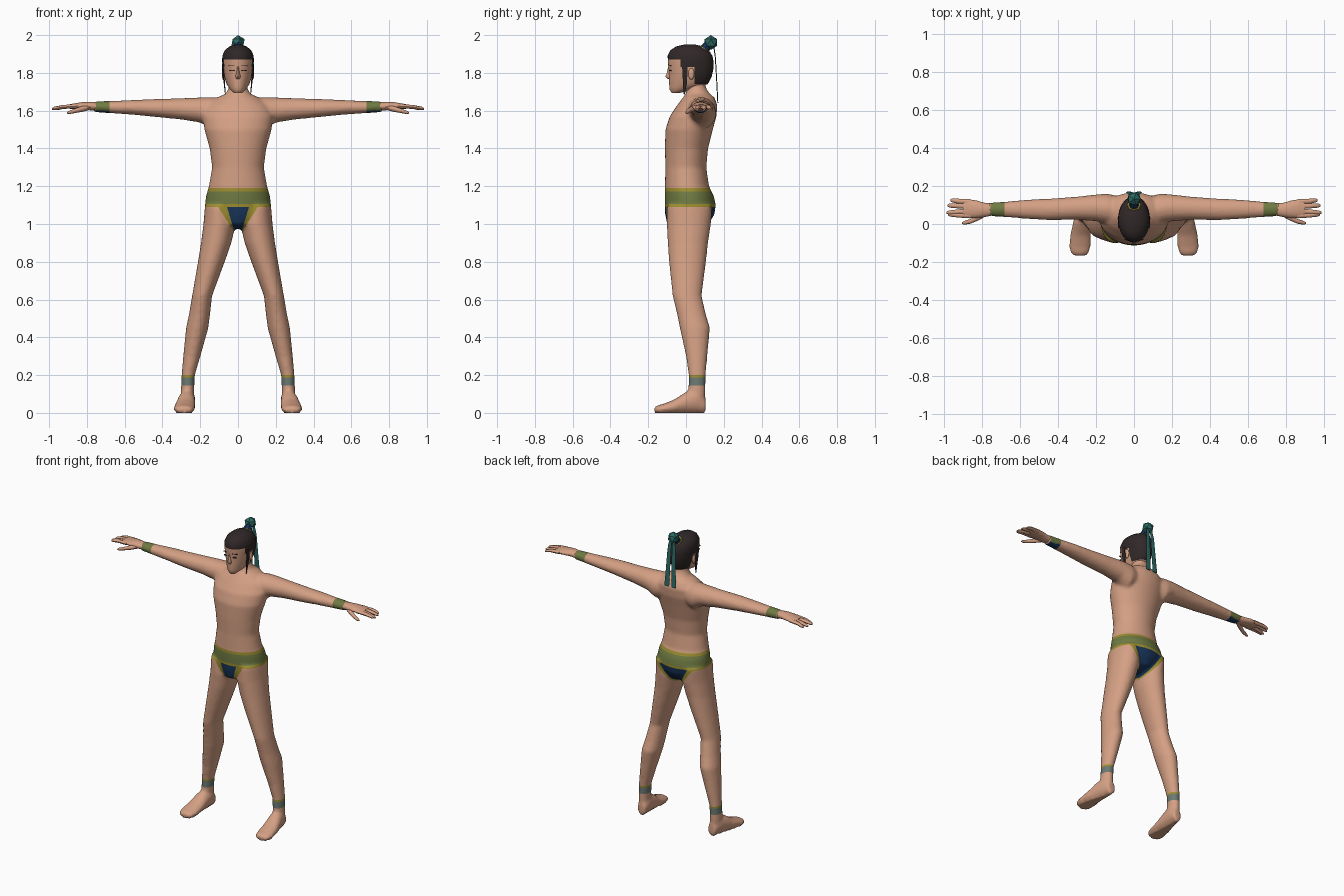
import bpy, bmesh, math
from mathutils import Vector, Matrix

if "Cube" in bpy.data.objects:
    bpy.data.objects.remove(bpy.data.objects["Cube"])

COLORS = {"skin": (0.66, 0.35, 0.23), "hair": (0.03, 0.021, 0.021), "green_cloth": (0.16, 0.195, 0.055),
          "gold_trim": (0.34, 0.27, 0.03), "navy_cloth": (0.009, 0.035, 0.1),
          "teal_ribbon": (0.025, 0.14, 0.125), "slate_band": (0.15, 0.19, 0.17)}
MATS = {}
for key, c in COLORS.items():
    MATS[key] = bpy.data.materials.new(key)
    MATS[key].diffuse_color = (*c, 1)


def make(name, bm, mats, angle=50):
    bmesh.ops.recalc_face_normals(bm, faces=bm.faces[:])
    me = bpy.data.meshes.new(name)
    bm.to_mesh(me)
    bm.free()
    ob = bpy.data.objects.new(name, me)
    bpy.context.collection.objects.link(ob)
    for m in mats:
        me.materials.append(MATS[m])
    shade(ob, angle)
    return ob


def shade(ob, angle):
    bpy.ops.object.select_all(action='DESELECT')
    ob.select_set(True)
    bpy.context.view_layer.objects.active = ob
    bpy.ops.object.shade_smooth_by_angle(angle=math.radians(angle))


def loft(bm, axis, rows, n=24, side=1, steps=1):
    """Elliptical sections: (position, a min, a max, b min, b max) along one axis."""
    dense = []
    for r, q in zip(rows, rows[1:]):
        dense += [[u + (w - u) * k / steps for u, w in zip(r, q)] for k in range(steps)]
    rings = []
    for t, a0, a1, b0, b1 in dense + [rows[-1]]:
        ring = []
        for k in range(n):
            th = 2 * math.pi * k / n
            a = (a0 + a1) / 2 + (a1 - a0) / 2 * math.cos(th)
            b = (b0 + b1) / 2 + (b1 - b0) / 2 * math.sin(th)
            p = {'x': (t, a, b), 'y': (a, t, b), 'z': (a, b, t)}[axis]
            ring.append(bm.verts.new((p[0] * side, p[1], p[2])))
        rings.append(ring)
    for r, q in zip(rings, rings[1:]):
        for k in range(n):
            bm.faces.new((r[k], r[(k + 1) % n], q[(k + 1) % n], q[k]))
    bm.faces.new(rings[0])
    bm.faces.new(rings[-1])


def cut(bm, co, no, keep=lambda c: True):
    """Slice edges into the faces that pass the test."""
    faces = [f for f in bm.faces if keep(f.calc_center_median())]
    geom = faces + list({e for f in faces for e in f.edges}) + list({v for f in faces for v in f.verts})
    bmesh.ops.bisect_plane(bm, geom=geom, plane_co=co, plane_no=no, dist=1e-5)


def box(name, loc, size, mat, rot=(0, 0, 0)):
    bm = bmesh.new()
    bmesh.ops.create_cube(bm, size=1, matrix=Matrix.Diagonal((*size, 1)))
    ob = make(name, bm, [mat], 30)
    ob.location, ob.rotation_euler = loc, rot
    return ob


# Body: torso, legs, feet and arms, fused into one skin
bm = bmesh.new()
torso = [(.975, .04, -.05, .06), (1.0, .09, -.1, .12), (1.05, .14, -.11, .15), (1.1, .175, -.112, .158),
         (1.15, .169, -.113, .147), (1.2, .154, -.111, .122), (1.3, .137, -.109, .107), (1.4, .15, -.111, .117),
         (1.5, .178, -.109, .142), (1.57, .187, -.086, .161), (1.63, .165, -.046, .166), (1.67, .11, -.016, .15),
         (1.69, .065, 0, .125), (1.72, .049, .004, .106), (1.78, .046, 0, .1)]
loft(bm, 'z', [(z, -w, w, f, b) for z, w, f, b in torso], 40)
leg = [(1.1, .03, .175, -.1, .14), (1.0, .012, .183, -.102, .132), (.9, .035, .196, -.097, .117),
       (.8, .07, .212, -.09, .106), (.62, .137, .243, -.071, .083), (.52, .148, .26, -.047, .106),
       (.45, .157, .275, -.033, .127), (.3, .199, .29, 0, .113), (.2, .228, .299, .014, .104),
       (.12, .232, .302, .012, .103), (.04, .235, .302, .02, .1)]
foot = [(.104, .235, .29, 0, .08), (.06, .226, .308, 0, .13), (0, .226, .322, -.003, .112),
        (-.06, .226, .336, -.004, .072), (-.12, .228, .342, -.004, .048), (-.15, .236, .335, -.002, .04),
        (-.168, .25, .318, 0, .03)]
arm = [(.06, .0, .14, 1.52, 1.66), (.14, .0, .16, 1.5, 1.672), (.2, .015, .155, 1.537, 1.67),
       (.3, .022, .144, 1.553, 1.666), (.45, .02, .133, 1.568, 1.661), (.55, .026, .129, 1.578, 1.657),
       (.65, .034, .12, 1.585, 1.652), (.765, .042, .112, 1.592, 1.649)]
for s in (1, -1):
    loft(bm, 'z', leg, 24, s)
    loft(bm, 'y', foot, 24, s)
    loft(bm, 'x', arm, 24, s)
body = make("body", bm, ["skin", "green_cloth", "gold_trim", "navy_cloth", "slate_band"])
rm = body.modifiers.new("fuse", 'REMESH')
rm.mode, rm.voxel_size = 'VOXEL', .01
sm = body.modifiers.new("soften", 'SMOOTH')
sm.factor, sm.iterations = .5, 5
bpy.context.view_layer.update()
fused = bpy.data.meshes.new_from_object(body.evaluated_get(bpy.context.evaluated_depsgraph_get()))
body.modifiers.clear()

# Flat the sole, then cut and colour the waist cloth and the wrist and ankle bands
bm = bmesh.new()
bm.from_mesh(fused)
for v in bm.verts:
    if v.co.z < .006:
        v.co.z = 0
for z in (.145, .188, .2, 1.09, 1.105, 1.172, 1.19):
    cut(bm, (0, 0, z), (0, 0, 1), lambda c, z=z: abs(c.z - z) < .03)
for s in (1, -1):
    for x in (.68, .755):
        cut(bm, (s * x, 0, 0), (1, 0, 0), lambda c: abs(c.x) > .6)
# (half width at z = 0.97, growth with height): navy panel then its gold edge
PANEL = {True: ((.022, .3), (.03, .62)), False: ((.03, .62), (.042, .8))}
for front, lines in PANEL.items():
    for base, slope in lines:
        for s in (1, -1):
            cut(bm, (s * base, 0, .97), (s, 0, -slope),
                lambda c: .93 < c.z < 1.09 and (c.y < .01) == front and abs(c.x) < .2)


def body_colour(c, n):
    if 1.09 < c.z < 1.19 and abs(c.x) < .3:
        return 1 if 1.105 < c.z < 1.172 else 2
    if .68 < abs(c.x) < .755:
        return 3 if n.z < -.75 else 1
    if .145 < c.z < .2:
        return 4 if c.z < .188 else 2
    if .93 < c.z < 1.09:
        for k, (base, slope) in enumerate(PANEL[c.y < .01]):
            if abs(c.x) < base + slope * (c.z - .97):
                return 3 - k
    return 0


bm.normal_update()
for f in bm.faces:
    f.material_index = body_colour(f.calc_center_median(), f.normal)
bm.to_mesh(body.data)
bm.free()
shade(body, 60)

# Hands: palm, four fingers and thumb
for s, word in ((1, "left"), (-1, "right")):
    bm = bmesh.new()
    loft(bm, 'x', [(.74, .046, .108, 1.598, 1.645), (.79, .036, .112, 1.602, 1.647), (.83, .032, .124, 1.605, 1.645),
                   (.87, .032, .13, 1.608, 1.638), (.9, .038, .126, 1.611, 1.632)], 14, s)
    for y, dy, tip in ((.044, .006, .978), (.068, -.008, .985), (.093, .004, .98), (.116, .008, .965)):
        loft(bm, 'x', [(x, y + dy * k - r, y + dy * k + r, z - .8 * r, z + .8 * r) for x, k, r, z in
                       ((.86, 0, .014, 1.623), (.925, .5, .013, 1.62), (tip - .012, 1, .011, 1.612),
                        (tip, 1, .006, 1.608))], 8, s)
    loft(bm, 'x', [(.78, .04, .08, 1.605, 1.63), (.82, .018, .05, 1.595, 1.625), (.86, .002, .026, 1.588, 1.612),
                   (.892, -.004, .016, 1.582, 1.6), (.904, 0, .01, 1.584, 1.593)], 8, s)
    make(word + "_hand", bm, ["skin"])

# Head with the hair painted on by region
bm = bmesh.new()
skull = [(1.693, .02, -.075, -.035), (1.71, .04, -.086, .03), (1.74, .06, -.089, .115), (1.78, .073, -.09, .136),
         (1.82, .08, -.092, .145), (1.86, .084, -.096, .146), (1.89, .083, -.097, .14), (1.92, .07, -.082, .12),
         (1.94, .045, -.052, .085), (1.95, .015, -.01, .05)]
loft(bm, 'z', [(z, -w, w, f, b) for z, w, f, b in skull], 32, 1, 2)
for z in (1.74, 1.83, 1.87):
    cut(bm, (0, 0, z), (0, 0, 1))
for y in (-.03, .045):
    cut(bm, (0, y, 0), (0, 1, 0))
for f in bm.faces:
    c = f.calc_center_median()
    f.material_index = int(c.z > 1.87 or (c.y > -.03 and c.z > 1.83) or (c.y > .045 and c.z > 1.74))
make("head", bm, ["skin", "hair"])

# Nose
bm = bmesh.new()
loft(bm, 'z', [(1.768, -.01, .01, -.096, -.07), (1.78, -.014, .014, -.109, -.07),
               (1.8, -.009, .009, -.102, -.07), (1.835, -.005, .005, -.094, -.07)], 8)
make("nose", bm, ["skin"])

# Eyes, brows, ears and side locks
for s, word in ((1, "left"), (-1, "right")):
    box(word + "_eye", (s * .032, -.083, 1.813), (.026, .006, .007), "hair", (0, 0, s * .22))
    box(word + "_brow", (s * .034, -.084, 1.838), (.032, .006, .004), "hair", (0, 0, s * .22))
    bm = bmesh.new()
    bmesh.ops.create_icosphere(bm, subdivisions=2, radius=1, matrix=Matrix.Translation((s * .078, .028, 1.795))
                               @ Matrix.Diagonal((.008, .016, .032, 1)))
    make(word + "_ear", bm, ["skin"])
    bm = bmesh.new()
    loft(bm, 'z', [(1.685, .066, .069, -.012, -.006), (1.74, .068, .075, -.018, .006),
                   (1.8, .073, .083, -.02, .01), (1.85, .076, .085, -.025, .012)], 6, s)
    make(word + "_side_lock", bm, ["hair"])

# Top knot, its tie and gold cord
AXIS = Vector((0, .55, .83)).to_track_quat('Z', 'Y').to_matrix().to_4x4()
for name, mat, loc, r1, r2, h in (("knot_tie", "navy_cloth", (0, .1, 1.928), .034, .02, .06),
                                  ("knot_cord", "gold_trim", (0, .098, 1.925), .037, .034, .008)):
    bm = bmesh.new()
    bmesh.ops.create_cone(bm, cap_ends=True, segments=8, radius1=r1, radius2=r2, depth=h,
                          matrix=Matrix.Translation(loc) @ AXIS)
    make(name, bm, [mat], 30)
bm = bmesh.new()
bmesh.ops.create_icosphere(bm, subdivisions=1, radius=.039, matrix=Matrix.Translation((0, .132, 1.961)))
make("top_knot", bm, ["teal_ribbon"], 20)

# Two ribbons hanging down the back
for s, word in ((1, "left"), (-1, "right")):
    bm = bmesh.new()
    loft(bm, 'z', [(1.95, .002, .02, .143, .149), (1.88, .003, .03, .153, .158),
                   (1.76, .005, .036, .16, .165), (1.64, .008, .044, .166, .171)], 4, s)
    make(word + "_ribbon", bm, ["teal_ribbon"], 30)

for m in bpy.data.materials:
    if m.users and not m.is_grease_pencil:
        m.use_nodes = True
        m.node_tree.nodes["Principled BSDF"].inputs["Base Color"].default_value = m.diffuse_color
